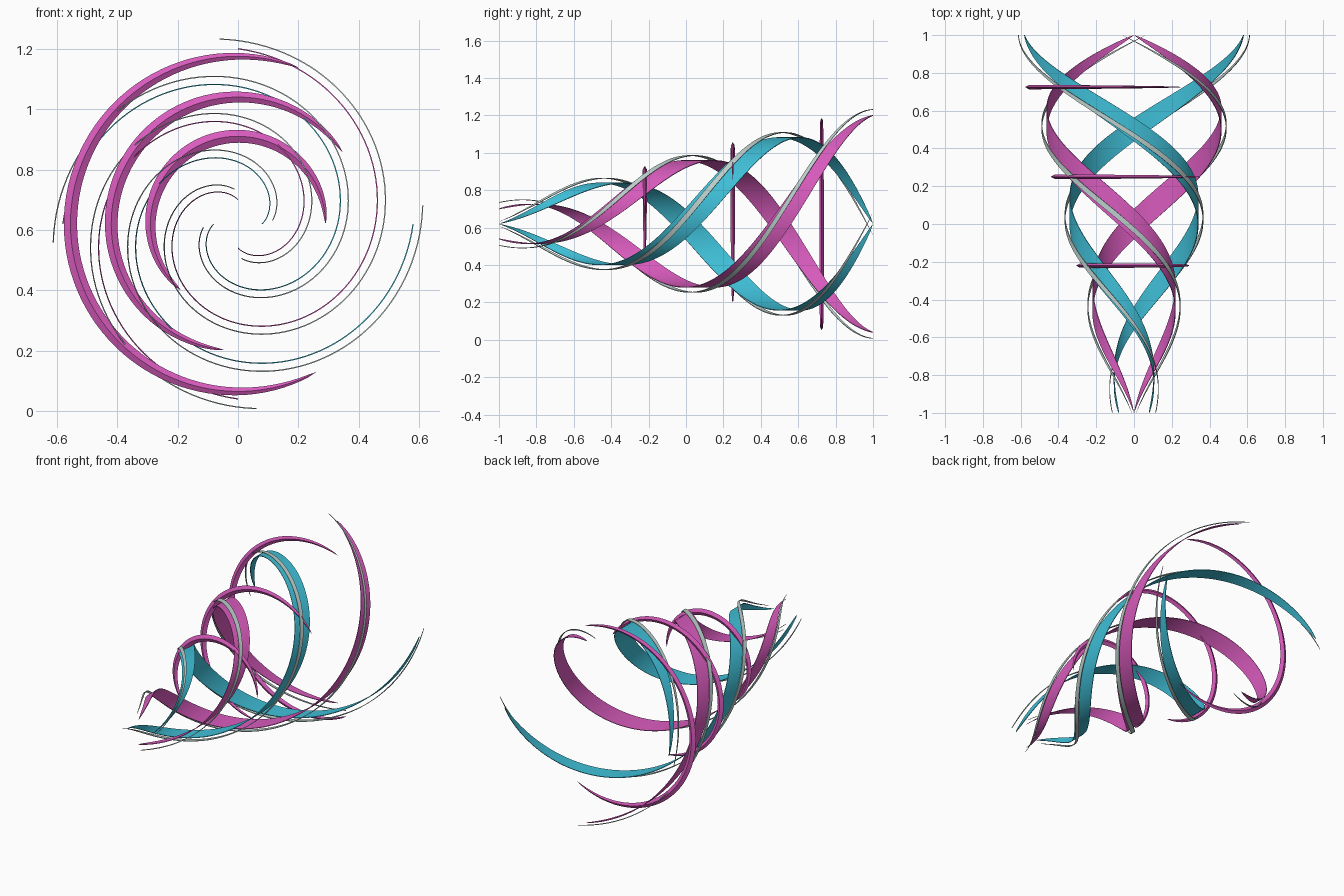
import bpy, bmesh, math

if "Cube" in bpy.data.objects:
    bpy.data.objects.remove(bpy.data.objects["Cube"])

AXIS_Z = 0.62  # height of the horizontal axis the ribbons wind around


def material(name, rgb):
    m = bpy.data.materials.new(name)
    m.diffuse_color = (*rgb, 1)
    m.use_nodes = True
    m.node_tree.nodes["Principled BSDF"].inputs["Base Color"].default_value = m.diffuse_color
    return m


teal = material("teal", (0.05, 0.52, 0.68))
magenta = material("magenta", (0.69, 0.105, 0.51))
grey = material("pale_grey", (0.50, 0.62, 0.60))

BOX = [(-1, -1), (1, -1), (1, 1), (-1, 1)]
DIAMOND = [(-1, 0), (0, -1), (1, 0), (0, 1)]


def sweep(name, mat, section, steps, frame):
    """Sweep a section; frame(t) gives angle, radius, y, radial half, y half."""
    bm = bmesh.new()
    rings = []
    for i in range(steps + 1):
        a, r, y, hr, hy = frame(i / steps)
        rings.append([bm.verts.new(((r + u * hr) * math.cos(a), y + v * hy,
                                    AXIS_Z + (r + u * hr) * math.sin(a)))
                      for u, v in section])
    for p, q in zip(rings, rings[1:]):
        for k in range(4):
            j = (k + 1) % 4
            bm.faces.new((p[k], p[j], q[j], q[k]))
    bm.faces.new(rings[0])
    bm.faces.new(rings[-1])
    bmesh.ops.recalc_face_normals(bm, faces=bm.faces)
    mesh = bpy.data.meshes.new(name)
    bm.to_mesh(mesh)
    bm.free()
    mesh.materials.append(mat)
    ob = bpy.data.objects.new(name, mesh)
    bpy.context.collection.objects.link(ob)
    bpy.context.view_layer.objects.active = ob
    ob.select_set(True)
    bpy.ops.object.shade_smooth_by_angle(angle=math.radians(25))
    ob.select_set(False)


def taper(t, power):
    return max(math.sin(math.pi * t), 0.0001) ** power


def helix(phase, offset, half_width, thick):
    """One full turn on a cone widening towards the back."""
    def frame(t):
        return (phase + 2 * math.pi * t, 0.08 + 0.5 * t + offset, 2 * t - 1,
                thick, half_width * taper(t, 0.7))
    return frame


# four wide ribbons, each trailed by a narrow pale outer strand
for i in range(4):
    phase = i * math.pi / 2
    sweep(f"ribbon_{i + 1}", magenta if i % 2 else teal, BOX, 120,
          helix(phase, 0, 0.08, 0.002))
    sweep(f"outer_strand_{i + 1}", grey, BOX, 120,
          helix(phase + 0.1, 0.035, 0.018, 0.002))

# three open crescent rings, each turned further than the last
for i, (y, r) in enumerate([(-0.22, 0.29), (0.25, 0.42), (0.725, 0.555)]):
    def arc(t, i=i, y=y, r=r):
        w = taper(t, 0.55)
        return 0.6 * i + 4 * t, r, y, 0.022 * w, 0.012 * w
    sweep(f"crescent_ring_{i + 1}", magenta, DIAMOND, 72, arc)
